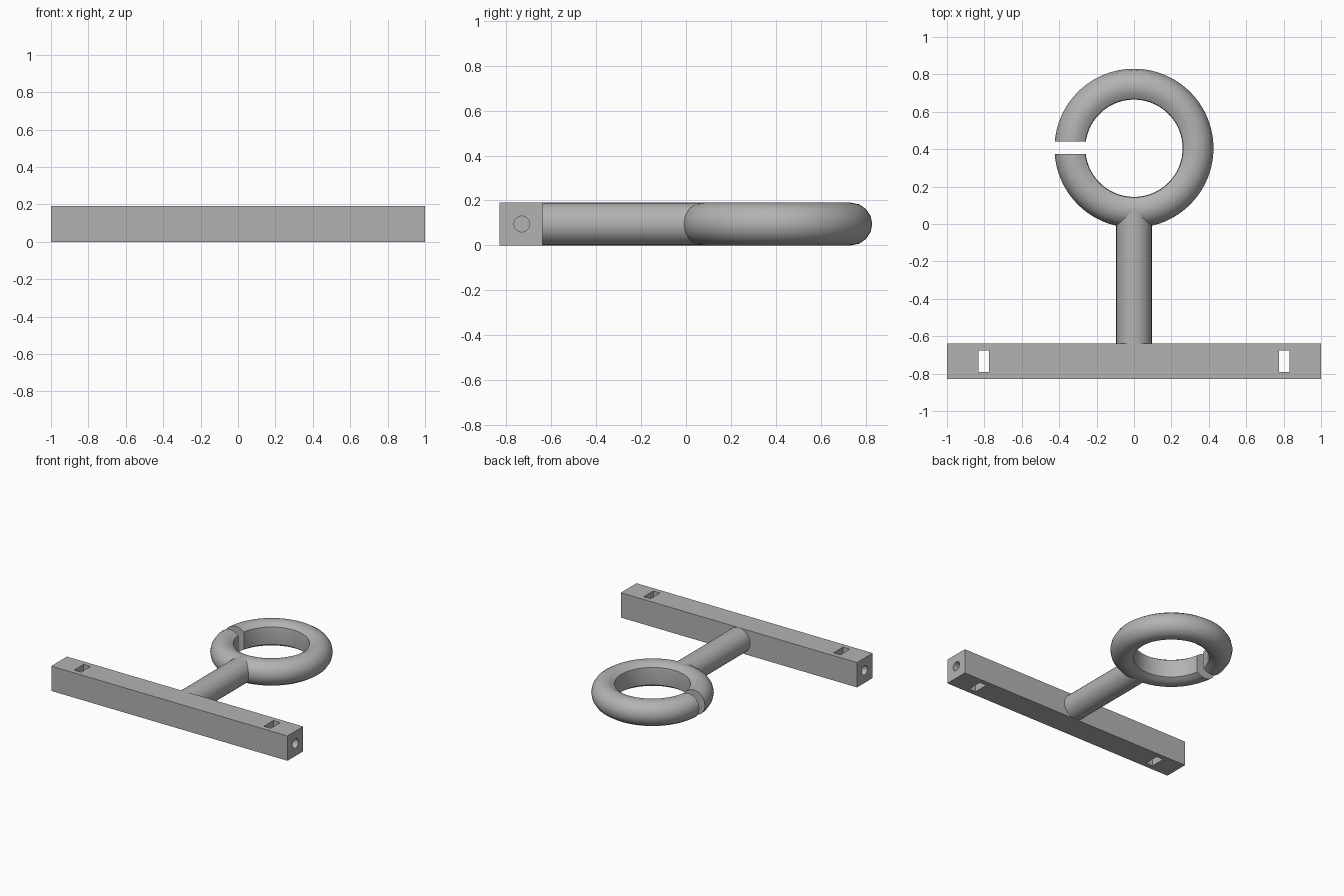
import bpy
import bmesh
from math import pi, sin, cos, radians
from mathutils import Matrix, Vector

if "Cube" in bpy.data.objects:
    bpy.data.objects.remove(bpy.data.objects["Cube"], do_unlink=True)

R = 0.095                 # rod radius, half the bar thickness
RING_Y, RING_R, HOLE_R = 0.405, 0.33, 0.26
BAR_Y = -0.735

grey = bpy.data.materials.new("plain_grey")
grey.use_nodes = True
grey.diffuse_color = (0.45, 0.45, 0.45, 1)
grey.node_tree.nodes["Principled BSDF"].inputs["Base Color"].default_value = (0.45, 0.45, 0.45, 1)


def finish(name, bm):
    bmesh.ops.recalc_face_normals(bm, faces=bm.faces)
    mesh = bpy.data.meshes.new(name)
    bm.to_mesh(mesh)
    bm.free()
    mesh.materials.append(grey)
    obj = bpy.data.objects.new(name, mesh)
    bpy.context.collection.objects.link(obj)
    return obj


def box(name, centre, size):
    bm = bmesh.new()
    bmesh.ops.create_cube(bm, size=1, matrix=Matrix.Translation(centre) @ Matrix.Diagonal((*size, 1)))
    return finish(name, bm)


def rod(name, centre, radius, length, axis, sides):
    bm = bmesh.new()
    turn = Matrix.Rotation(pi / 2, 4, "Y" if axis == "X" else "X")
    bmesh.ops.create_cone(bm, cap_ends=True, segments=sides, radius1=radius, radius2=radius,
                          depth=length, matrix=Matrix.Translation(centre) @ turn)
    return finish(name, bm)


def activate(obj):
    bpy.ops.object.select_all(action="DESELECT")
    obj.select_set(True)
    bpy.context.view_layer.objects.active = obj


def cut(obj, cutter):
    cutter.hide_render = True
    mod = obj.modifiers.new("cut", "BOOLEAN")
    mod.operation, mod.solver, mod.object = "DIFFERENCE", "EXACT", cutter
    activate(obj)
    bpy.ops.object.modifier_apply(modifier=mod.name)
    bpy.data.objects.remove(cutter, do_unlink=True)


def smooth(obj):
    activate(obj)
    bpy.ops.object.shade_smooth_by_angle(angle=radians(30))


# Mounting bar with a slot and an end hole at each side
bar = box("mounting_bar", (0, BAR_Y, R), (2, 2 * R, 2 * R))
for side in (-1, 1):
    cut(bar, box("slot_cutter", (side * 0.803, BAR_Y, R), (0.058, 0.115, 0.4)))
    cut(bar, rod("hole_cutter", (side * 0.91, BAR_Y + 0.003, R), 0.035, 0.22, "X", 32))
smooth(bar)

# Round stem reaching into the ring
stem_start, stem_end = BAR_Y + R, RING_Y - RING_R
stem = rod("stem", (0, (stem_start + stem_end) / 2, R), R, stem_end - stem_start, "Y", 32)
smooth(stem)

# Open ring: round section with its inner side flattened to the hole radius
bm = bmesh.new()
profile = []
for i in range(16):
    a = 2 * pi * i / 16
    r = max(HOLE_R, RING_R + R * cos(a))
    profile.append(bm.verts.new((r, RING_Y, R + R * sin(a))))
edges = [bm.edges.new((profile[i - 1], profile[i])) for i in range(16)]
bmesh.ops.spin(bm, geom=profile + edges, cent=Vector((0, RING_Y, 0)), axis=(0, 0, 1),
               angle=2 * pi, steps=96, use_merge=True)
bmesh.ops.remove_doubles(bm, verts=bm.verts, dist=0.0005)
ring = finish("open_ring", bm)
cut(ring, box("gap_cutter", (-0.4, RING_Y + 0.003, R), (0.4, 0.066, 0.4)))
smooth(ring)
